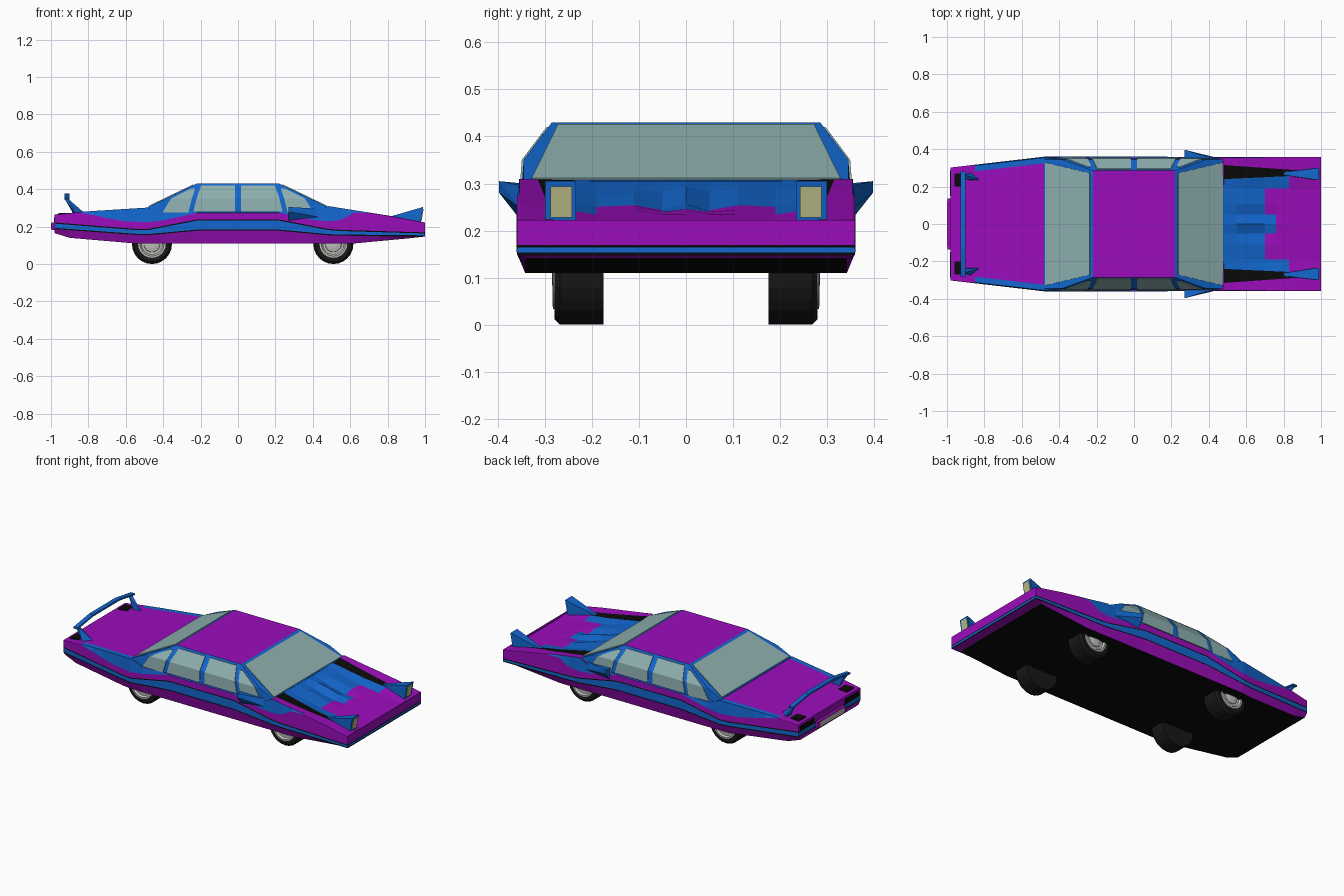
import bpy, bmesh, math
from mathutils import Vector

if "Cube" in bpy.data.objects:
    bpy.data.objects.remove(bpy.data.objects["Cube"])


def material(name, r, g, b):
    m = bpy.data.materials.new(name)
    m.diffuse_color = (r, g, b, 1)
    m.use_nodes = True
    m.node_tree.nodes["Principled BSDF"].inputs["Base Color"].default_value = m.diffuse_color
    return m


PURPLE = material("purple paint", .33, .004, .50)
BLUE = material("blue paint", .006, .135, .62)
BLACK = material("black trim", .003, .003, .003)
GLASS = material("grey green glass", .27, .43, .43)
CREAM = material("cream lamp", .50, .50, .24)
GREY = material("light grey metal", .52, .52, .50)
TYRE = material("dark tyre", .009, .009, .009)


def finish(name, bm, *mats):
    bmesh.ops.recalc_face_normals(bm, faces=bm.faces[:])
    me = bpy.data.meshes.new(name)
    bm.to_mesh(me)
    bm.free()
    for m in mats:
        me.materials.append(m)
    ob = bpy.data.objects.new(name, me)
    bpy.context.collection.objects.link(ob)
    return ob


def hull(name, pts, mat):
    """Convex solid around a few points."""
    bm = bmesh.new()
    vs = [bm.verts.new(p) for p in pts]
    bmesh.ops.convex_hull(bm, input=vs)
    bmesh.ops.delete(bm, geom=[v for v in bm.verts if not v.link_faces], context='VERTS')
    bmesh.ops.dissolve_limit(bm, angle_limit=.02, verts=bm.verts[:], edges=bm.edges[:])
    return finish(name, bm, mat)


def box(name, x, y, z, mat):
    return hull(name, [(a, b, c) for a in x for b in y for c in z], mat)


def interp(x, *table):
    for (x0, v0), (x1, v1) in zip(table, table[1:]):
        if x <= x1:
            return v0 + (v1 - v0) * max(0, (x - x0) / (x1 - x0))
    return table[-1][1]


# Body: half cross-section from the deck centre out and down to the floor edge
def section(x):
    w = interp(x, (-.98, .302), (-.48, .36), (1, .359))
    top = interp(x, (-.98, .265), (-.83, .28), (-.48, .302), (-.4, .272), (-.22, .277),
                 (.22, .277), (.4, .272), (.48, .31), (.83, .255), (1, .222))
    lo = interp(x, (-.98, .187), (-.5, .152), (-.22, .178), (.22, .178), (.5, .152), (1, .148))
    hi = interp(x, (-.98, .222), (-.5, .184), (-.22, .238), (.22, .238), (.5, .184), (1, .169))
    belt = interp(x, (-.85, .28), (-.7, .245), (-.6, .228), (-.45, .222), (-.22, .274),
                  (.22, .274), (.45, .225), (.55, .236), (.62, .275), (.7, .29))
    belt = min(max(belt, hi + .004), top - .002)
    if x < -.85:
        belt = top - .002
    floor = interp(x, (-.98, .165), (-.9, .14), (-.55, .11), (.62, .11), (.91, .137), (1, .147))
    inner = interp(x, (-.98, w - .1), (.3, w - .1), (.48, .24), (.95, .262), (1, .262))
    outer = interp(x, (-.98, w - .035), (.3, w - .035), (.48, .315), (.95, .282), (1, .282))
    dip = interp(x, (.45, 0), (.48, .006), (.7, .025), (1, .016))
    rib = interp(x, (.5, 0), (.6, .012), (.72, .006), (.8, 0))
    k = min(.006, (hi - lo) / 4)
    return [(0, top - dip + rib), (.05, top - dip - rib), (.11, top - dip + rib * .5),
            (.19, top - dip), (inner, top - dip * .5), (outer, top - dip * .2),
            (w - .005, top), (w, belt), (w, hi), (w, hi - k), (w, lo + k), (w, lo),
            (w - .018, floor)]


xs = [-.98, -.9, -.85, -.77, -.7, -.6, -.55, -.48, -.4, -.22, .22, .4, .48, .55,
      .62, .7, .76, .83, .91, .95, 1]
bm = bmesh.new()
rings = []
for x in xs:
    half = section(x)
    pts = half + [(-y, z) for y, z in half[:0:-1]]
    rings.append([bm.verts.new((x, y, z)) for y, z in pts])
n, N = 13, 25
band = {6: 1, 8: 2, 9: 1, 10: 2}      # belt, black line, blue stripe, black line
for i in range(len(xs) - 1):
    x = (xs[i] + xs[i + 1]) / 2
    for j in range(N):
        f = bm.faces.new((rings[i][j], rings[i][(j + 1) % N],
                          rings[i + 1][(j + 1) % N], rings[i + 1][j]))
        r = min(j, N - 1 - j)
        m = band.get(r, 0)
        if r == 12:
            m = 0 if x > .93 else 2
        elif r == 6 and (x < -.85 or x > .7):
            m = 0
        elif x > .45 and r < 4:
            m = 1 if x < (.76, .7, .7, .8)[r] else 0
        elif r == 4 and .45 < x < .95:
            m = 2
        elif r == 5 and -.85 < x < -.4:
            m = 1
        f.material_index = m
for ring in (rings[0], rings[-1]):
    bm.faces.new([ring[j] for j in range(7)] + [ring[j] for j in range(N - 6, N)])
    for j in range(6, 12):
        f = bm.faces.new((ring[j], ring[j + 1], ring[N - j - 1], ring[N - j]))
        f.material_index = band.get(j, 0) if j > 6 else 0
finish("body", bm, PURPLE, BLUE, BLACK)

# Cabin shell with purple roof
cab = hull("cabin", [(a * x, b * y, z) for a in (1, -1) for b in (1, -1) for x, y, z in
           ((.48, .352, .26), (.48, .345, .305), (.386, .345, .35), (.22, .285, .43))], BLUE)
cab.data.materials.append(PURPLE)
for p in cab.data.polygons:
    p.material_index = 1 if p.normal.z > .95 else 0

# Windscreen and rear window
for s, name in ((1, "windscreen"), (-1, "rear_window")):
    hull(name, [(s * (x + d * .45), y, z + d) for d in (0, .004) for x, y, z in
         ((.474, .328, .308), (.474, -.328, .308), (.236, .272, .4223), (.236, -.272, .4223))], GLASS)


def side_y(z):
    return .352 - (z - .26) * .078 if z < .35 else .345 - (z - .35) * .75


# Side windows: rows of (height, x start, x end), split at the waist crease
panes = {"door_window": ((.282, .017, .238), (.35, .017, .222), (.42, .017, .197)),
         "quarter_window": ((.275, .265, .405), (.35, .247, .358), (.405, .228, .25))}
for name, rows in panes.items():
    for sx in (1, -1):
        for sy in (1, -1):
            for lo, hi in zip(rows, rows[1:]):
                hull(name, [(sx * x, sy * (side_y(z) + d), z) for z, a, b in (lo, hi)
                            for x in (a, b) for d in (-.003, .004)], GLASS)


# Wheels
def lathe(name, x, s, profile, mat, seg=24):
    bm = bmesh.new()
    rows = [[bm.verts.new((x + r * math.cos(t * math.tau / seg), s * y,
                           .107 + r * math.sin(t * math.tau / seg))) for t in range(seg)]
            for r, y in profile]
    for a, b in zip(rows, rows[1:]):
        for t in range(seg):
            u = (t + 1) % seg
            bm.faces.new((a[t], a[u], b[u], b[t]))
    bm.faces.new(rows[0])
    bm.faces.new(rows[-1])
    finish(name, bm, mat)


for x in (-.46, .51):
    for s in (1, -1):
        lathe("tyre", x, s, ((.06, .272), (.072, .28), (.095, .28), (.107, .268),
                             (.107, .175), (.05, .175)), TYRE)
        lathe("wheel_rim", x, s, ((.074, .27), (.074, .282), (.064, .284), (.056, .274)), GREY)
        lathe("hub_cap", x, s, ((.045, .27), (.042, .28), (.02, .285)), GREY)

for s in (1, -1):
    # Raised headlight pods
    hull("headlight_pod", [(.8, s * .262, .25), (.8, s * .278, .25), (.8, s * .27, .23)] +
         [(x, s * y, z) for x, z in ((.99, .305), (.975, .215)) for y in (.234, .3)], BLUE)
    hull("headlight", [(x + d, s * y, z) for x, z in ((.988, .294), (.977, .228))
                       for y in (.242, .288) for d in (0, .004)], CREAM)
    # Door mirrors
    hull("side_mirror", [(.27, s * y, z) for y, z in
         ((.352, .223), (.397, .28), (.397, .305), (.345, .3))] +
         [(.44, s * .345, .295), (.44, s * .355, .25)], BLUE)
    # Spoiler struts and outer bar pieces
    hull("spoiler_strut", [(-.82, s * .235, .272), (-.87, s * .275, .27), (-.88, s * .235, .268),
         (-.915, s * .24, .345), (-.925, s * .262, .345), (-.91, s * .262, .35)], BLUE)
    hull("spoiler_end", [(x, s * y, z + d) for x in (-.928, -.9) for y, z in
         ((.13, .365), (.28, .342)) for d in (0, .01)], BLUE)
    # Deck slots and tail lamps
    box("deck_slot", (-.96, -.9), (s * .2, s * .27), (.268, .274), BLACK)
    box("tail_lamp", (-.984, -.978), (s * .15, s * .285), (.225, .25), BLACK)
box("spoiler_bar", (-.928, -.9), (-.13, .13), (.365, .376), BLUE)

# Rear plate holder
box("rear_plate_holder", (-.998, -.975), (-.135, .135), (.183, .222), PURPLE)
box("rear_plate", (-1, -.997), (-.12, .12), (.187, .218), GREY)
